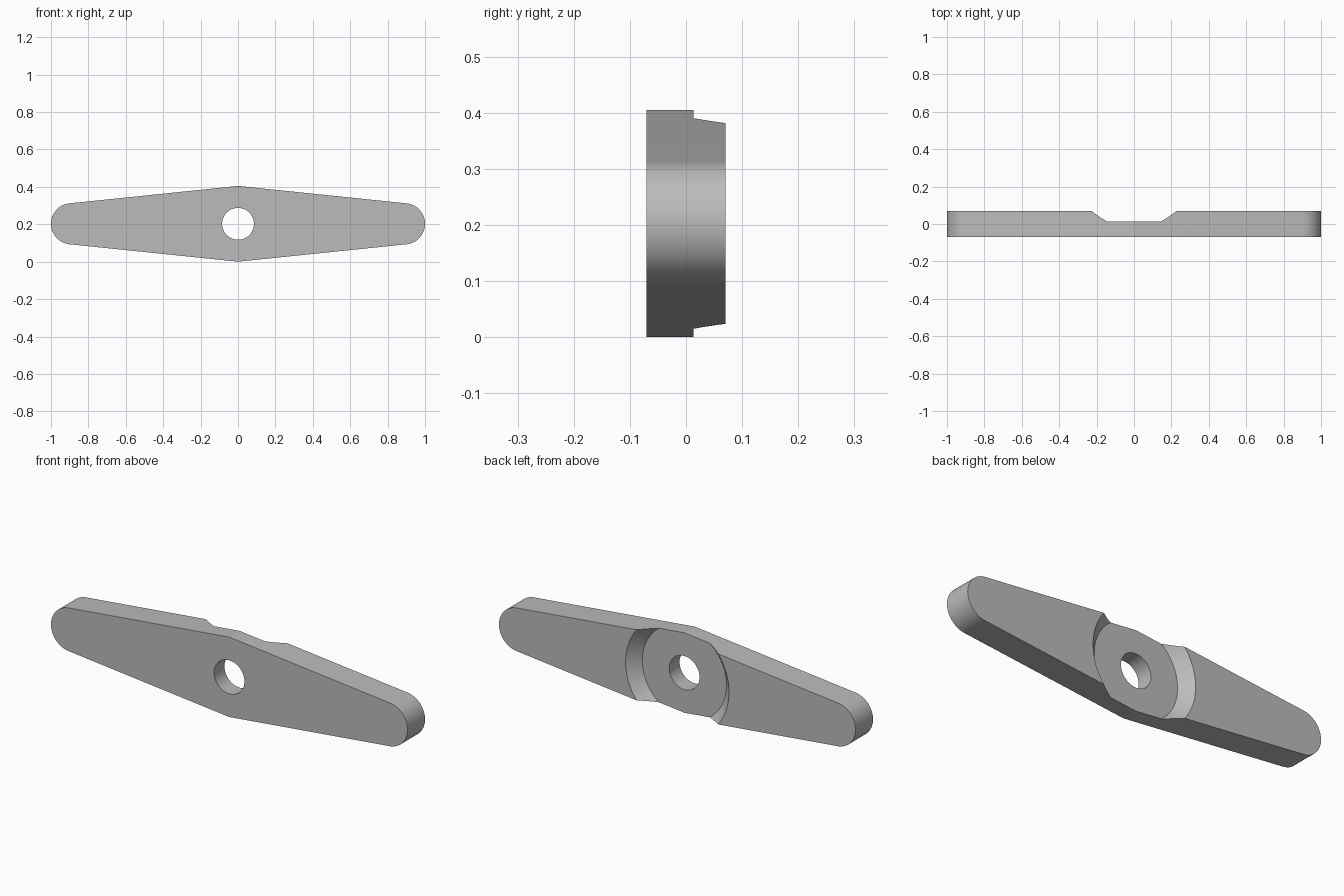
import bpy, bmesh
from math import sin, cos, pi, radians

cube = bpy.data.objects.get("Cube")
if cube:
    bpy.data.objects.remove(cube)

HALF_H, END_R, HALF_Y = 0.2025, 0.11, 0.07
FLOOR_Y, RECESS_R, HOLE_R = 0.013, 0.236, 0.085

grey = bpy.data.materials.new("plain grey")
grey.use_nodes = True
colour = (0.5, 0.5, 0.5, 1)
grey.diffuse_color = colour
grey.node_tree.nodes["Principled BSDF"].inputs["Base Color"].default_value = colour


def make_object(name, bm):
    bmesh.ops.recalc_face_normals(bm, faces=bm.faces)
    mesh = bpy.data.meshes.new(name)
    bm.to_mesh(mesh)
    bm.free()
    mesh.materials.append(grey)
    obj = bpy.data.objects.new(name, mesh)
    bpy.context.collection.objects.link(obj)
    return obj


def cutter(name, y0, y1, r0, r1):
    """Round cutter along y with radius r0 at y0 and r1 at y1."""
    bm = bmesh.new()
    rings = []
    n = 96
    for y, r in ((y0, r0), (y1, r1)):
        rings.append([bm.verts.new((r * cos(2 * pi * i / n), y,
                                    HALF_H + r * sin(2 * pi * i / n))) for i in range(n)])
        bm.faces.new(rings[-1])
    for i in range(n):
        j = (i + 1) % n
        bm.faces.new((rings[0][i], rings[0][j], rings[1][j], rings[1][i]))
    obj = make_object(name, bm)
    obj.hide_render = True
    obj.hide_set(True)
    return obj


# Tapered bar outline: rounded ends tangent to the sloping edges
tilt = 0.1018
steps = 32
arc = [-pi / 2 + tilt + (pi - 2 * tilt) * i / steps for i in range(steps + 1)]
right_end = [(1 - END_R + END_R * cos(a), END_R * sin(a)) for a in arc]
left_end = [(-x, -z) for x, z in right_end]
outline = [(0, -HALF_H)] + right_end + [(0, HALF_H)] + left_end

bm = bmesh.new()
face = bm.faces.new([bm.verts.new((x, -HALF_Y, z + HALF_H)) for x, z in outline])
side = bmesh.ops.extrude_face_region(bm, geom=[face])
bmesh.ops.translate(bm, vec=(0, 2 * HALF_Y, 0),
                    verts=[v for v in side["geom"] if isinstance(v, bmesh.types.BMVert)])
bar = make_object("tapered_bar", bm)

# Centre hole and conical recess in the back
extra = 0.05
flare = HALF_Y + extra - FLOOR_Y
cutters = [cutter("hole_cutter", -0.2, 0.2, HOLE_R, HOLE_R),
           cutter("recess_cutter", FLOOR_Y, HALF_Y + extra, RECESS_R, RECESS_R + flare * 0.95)]
bpy.ops.object.select_all(action="DESELECT")
bar.select_set(True)
bpy.context.view_layer.objects.active = bar
for tool in cutters:
    mod = bar.modifiers.new(tool.name, "BOOLEAN")
    mod.operation = "DIFFERENCE"
    mod.solver = "EXACT"
    mod.object = tool
    bpy.ops.object.modifier_apply(modifier=mod.name)
    bpy.data.objects.remove(tool)

# Smooth curved walls, crisp edges
bpy.ops.object.shade_smooth_by_angle(angle=radians(10))
